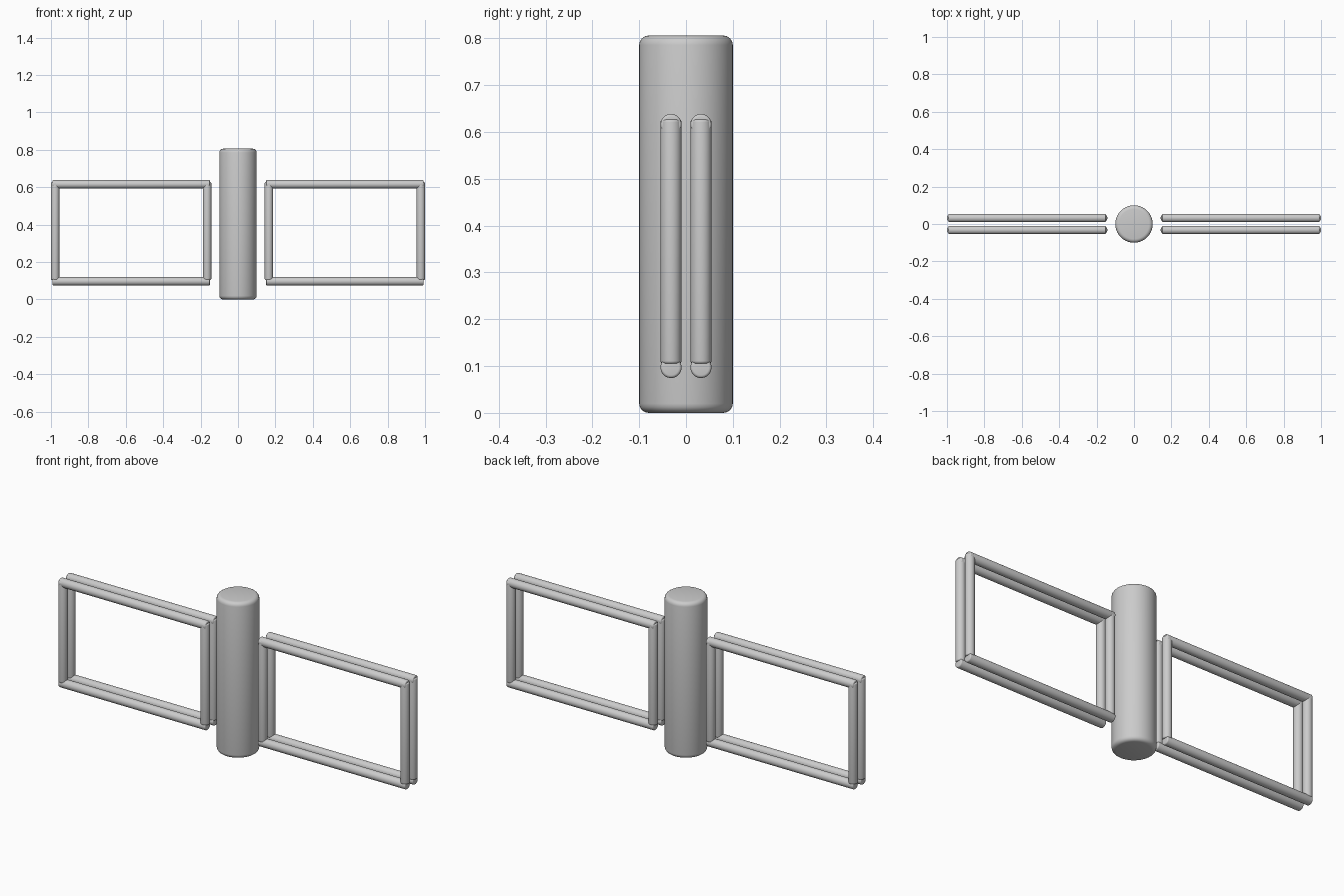
import bpy
from math import pi

if "Cube" in bpy.data.objects:
    bpy.data.objects.remove(bpy.data.objects["Cube"])


def rod(name, radius, length, centre, along_x=False, bevel=0.006, sides=32):
    """Smooth cylinder with rounded rims, upright or lying along x."""
    bpy.ops.mesh.primitive_cylinder_add(
        vertices=sides, radius=radius, depth=length, location=centre,
        rotation=(0, pi / 2 if along_x else 0, 0))
    ob = bpy.context.object
    ob.name = name
    mod = ob.modifiers.new("rounded_rims", 'BEVEL')
    mod.width = bevel
    mod.segments = 4
    mod.limit_method = 'ANGLE'
    mod.angle_limit = pi / 4
    bpy.ops.object.modifier_apply(modifier=mod.name)
    bpy.ops.object.shade_smooth_by_angle(angle=pi / 6)
    return ob


# Central post
rod("post", 0.1, 0.806, (0, 0, 0.403), bevel=0.02, sides=64)

# Two pairs of rectangular wing frames, each made of four rods
R = 0.0225
X_IN, X_OUT = 0.165, 0.9775
Z_LOW, Z_HIGH = 0.097, 0.616
for side, s in (("left", -1), ("right", 1)):
    for layer, y in (("front", -0.032), ("back", 0.032)):
        tag = f"{side}_{layer}"
        for part, x in (("inner_upright", X_IN), ("outer_upright", X_OUT)):
            rod(f"{tag}_{part}", R, 0.522, (s * x, y, 0.366))
        for part, z in (("lower_rail", Z_LOW), ("upper_rail", Z_HIGH)):
            rod(f"{tag}_{part}", R, 0.842,
                (s * (X_IN + X_OUT) / 2, y, z), along_x=True)
